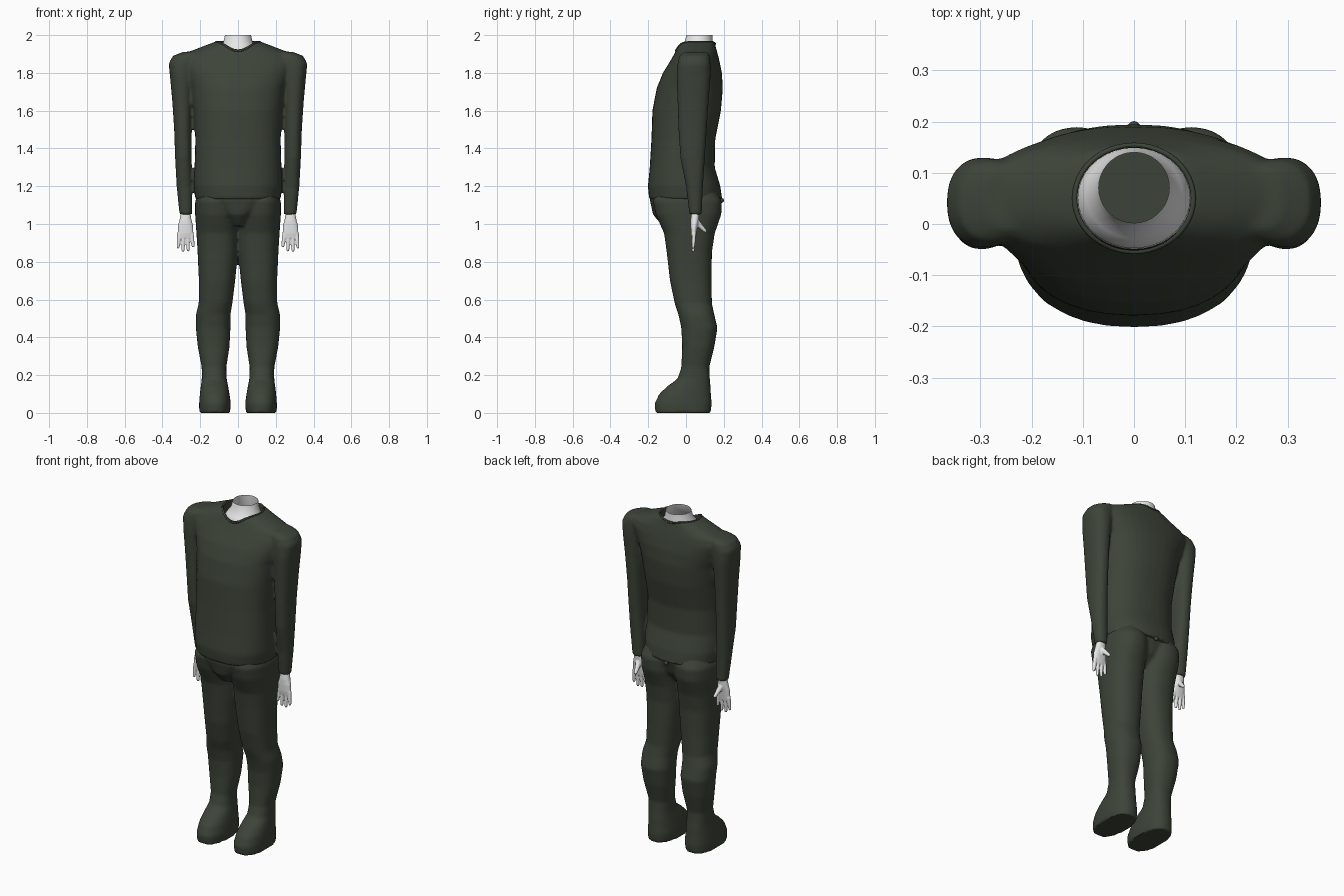
import bpy, bmesh, math
from mathutils import Vector

if "Cube" in bpy.data.objects:
    bpy.data.objects.remove(bpy.data.objects["Cube"])


def material(name, rgb):
    m = bpy.data.materials.new(name)
    m.use_nodes = True
    m.diffuse_color = (*rgb, 1)
    m.node_tree.nodes["Principled BSDF"].inputs["Base Color"].default_value = (*rgb, 1)
    return m


CLOTH = material("dark green cloth", (0.046, 0.057, 0.040))
SKIN = material("pale skin", (0.8, 0.8, 0.8))


def add_rings(bm, rings, cap=True):
    rows = [[bm.verts.new(p) for p in ring] for ring in rings]
    n = len(rows[0])
    for a, b in zip(rows, rows[1:]):
        for i in range(n):
            j = (i + 1) % n
            bm.faces.new((a[i], a[j], b[j], b[i]))
    if cap:
        bm.faces.new(rows[0][::-1])
        bm.faces.new(rows[-1])


def loft(bm, rows, side=1, cap=True, n=36, power=2.3):
    """Stack rounded sections given as (z, x0, x1, y0, y1)."""
    rings = []
    for z, x0, x1, y0, y1 in rows:
        ring = []
        for i in range(n):
            t = math.tau * i / n
            c, s = math.cos(t), math.sin(t)
            u = math.copysign(abs(c) ** (2 / power), c)
            v = math.copysign(abs(s) ** (2 / power), s)
            ring.append((side * ((x0 + x1) / 2 + u * (x1 - x0) / 2),
                         (y0 + y1) / 2 + v * (y1 - y0) / 2, z))
        rings.append(ring)
    add_rings(bm, rings, cap)


def centred(rows):
    return [(z, -w, w, y0, y1) for z, w, y0, y1 in rows]


def finger(bm, points, radii, side, n=10):
    """Tapered rounded tube along a short path."""
    pts = [Vector((side * x, y, z)) for x, y, z in points]
    tip = (pts[-1] - pts[-2]).normalized() * radii[-1] * 0.7
    pts.append(pts[-1] + tip)
    radii = list(radii) + [radii[-1] * 0.45]
    rings = []
    for k, p in enumerate(pts):
        d = pts[min(k + 1, len(pts) - 1)] - pts[max(k - 1, 0)]
        q = d.to_track_quat('Z', 'Y')
        rings.append([p + q @ Vector((radii[k] * math.cos(math.tau * i / n),
                                      radii[k] * math.sin(math.tau * i / n), 0))
                      for i in range(n)])
    add_rings(bm, rings)


def finish(bm, name, mat, voxel=None, smooth=4, cutter=None):
    bmesh.ops.recalc_face_normals(bm, faces=bm.faces)
    me = bpy.data.meshes.new(name)
    bm.to_mesh(me)
    bm.free()
    ob = bpy.data.objects.new(name, me)
    bpy.context.collection.objects.link(ob)
    me.materials.append(mat)
    bpy.ops.object.select_all(action='DESELECT')
    ob.select_set(True)
    bpy.context.view_layer.objects.active = ob
    if voxel:
        r = ob.modifiers.new("Blend", 'REMESH')
        r.mode, r.voxel_size = 'VOXEL', voxel
        s = ob.modifiers.new("Soften", 'SMOOTH')
        s.factor, s.iterations = 0.5, smooth
    if cutter:
        b = ob.modifiers.new("Opening", 'BOOLEAN')
        b.operation, b.object = 'DIFFERENCE', cutter
    if ob.modifiers:
        bpy.ops.object.convert(target='MESH')
    bpy.ops.object.shade_smooth_by_angle(angle=math.radians(50))
    return ob


# Neck opening cutter
bm = bmesh.new()
loft(bm, centred([(1.85, 0.112, -0.05, 0.15), (2.1, 0.112, -0.05, 0.15)]), power=2)
cutter = finish(bm, "neck_cutter", CLOTH)
cutter.hide_render = True

# Shirt: torso and both sleeves blended together
bm = bmesh.new()
loft(bm, centred([
    (1.13, 0.225, -0.195, 0.192), (1.2, 0.235, -0.202, 0.182),
    (1.3, 0.23, -0.192, 0.152), (1.45, 0.226, -0.183, 0.155),
    (1.6, 0.235, -0.178, 0.185), (1.72, 0.25, -0.155, 0.195),
    (1.8, 0.28, -0.122, 0.19), (1.86, 0.31, -0.085, 0.178),
    (1.9, 0.29, -0.062, 0.168), (1.935, 0.2, -0.045, 0.158),
    (1.965, 0.12, -0.03, 0.152)]))
SLEEVE = [
    (1.05, 0.242, 0.31, 0.018, 0.083), (1.2, 0.242, 0.325, 0.0, 0.09),
    (1.35, 0.246, 0.333, -0.03, 0.1), (1.5, 0.246, 0.338, -0.04, 0.11),
    (1.65, 0.243, 0.348, -0.045, 0.12), (1.78, 0.235, 0.36, -0.05, 0.13),
    (1.85, 0.22, 0.367, -0.045, 0.13), (1.89, 0.2, 0.345, -0.035, 0.125),
    (1.912, 0.19, 0.29, -0.01, 0.11)]
for side in (1, -1):
    loft(bm, SLEEVE, side)
shirt = finish(bm, "shirt", CLOTH, 0.009, 6, cutter)
bpy.data.objects.remove(cutter)

# Collar trim lying on the shirt around the opening
curve = bpy.data.curves.new("collar", 'CURVE')
curve.dimensions, curve.bevel_depth = '3D', 0.005
line = curve.splines.new('POLY')
line.points.add(47)
line.use_cyclic_u = True
for i, p in enumerate(line.points):
    t = math.tau * i / 48
    x, y = 0.116 * math.cos(t), 0.05 + 0.104 * math.sin(t)
    hit, loc, _, _ = shirt.ray_cast(Vector((x, y, 3)), Vector((0, 0, -1)))
    p.co = (x, y, loc.z if hit else 1.93, 1)
curve.materials.append(CLOTH)
bpy.context.collection.objects.link(bpy.data.objects.new("collar", curve))

# Trousers with enclosed feet
bm = bmesh.new()
LEG = [
    (0.0, 0.042, 0.205, -0.162, 0.132), (0.05, 0.038, 0.206, -0.166, 0.136),
    (0.1, 0.045, 0.202, -0.142, 0.132), (0.14, 0.052, 0.197, -0.1, 0.13),
    (0.18, 0.06, 0.192, -0.045, 0.126), (0.24, 0.062, 0.192, -0.025, 0.123),
    (0.35, 0.045, 0.213, -0.02, 0.15), (0.45, 0.04, 0.223, -0.025, 0.167),
    (0.52, 0.04, 0.223, -0.04, 0.15), (0.58, 0.03, 0.208, -0.06, 0.137),
    (0.7, 0.015, 0.207, -0.085, 0.136), (0.85, 0.0, 0.214, -0.102, 0.137),
    (0.95, -0.003, 0.22, -0.116, 0.152), (1.05, -0.003, 0.227, -0.16, 0.187),
    (1.12, -0.003, 0.227, -0.175, 0.19), (1.19, -0.003, 0.2, -0.15, 0.15)]
for side in (1, -1):
    loft(bm, LEG, side)
loft(bm, centred([
    (0.99, 0.04, -0.125, 0.1), (1.05, 0.1, -0.175, 0.15),
    (1.13, 0.2, -0.192, 0.175), (1.19, 0.2, -0.17, 0.16)]))
finish(bm, "trousers", CLOTH, 0.009, 4)

# Small knot at the back of the waist
bm = bmesh.new()
bmesh.ops.create_uvsphere(bm, u_segments=12, v_segments=8, radius=0.013)
bmesh.ops.translate(bm, verts=bm.verts, vec=(0, 0.188, 1.125))
finish(bm, "waist_knot", CLOTH)

# Open neck
bm = bmesh.new()
loft(bm, centred([
    (1.86, 0.111, -0.049, 0.149), (1.91, 0.11, -0.047, 0.149),
    (1.935, 0.094, -0.028, 0.146), (1.96, 0.078, -0.008, 0.142),
    (2.0, 0.069, 0.002, 0.14)]), cap=False, power=2)
finish(bm, "neck", SKIN)

# Hands: flat palm, four hanging fingers, thumb pointing back
PALM = [
    (0.925, 0.242, 0.316, 0.03, 0.052), (0.95, 0.236, 0.32, 0.026, 0.056),
    (0.99, 0.238, 0.318, 0.024, 0.062), (1.02, 0.246, 0.31, 0.024, 0.068),
    (1.07, 0.254, 0.3, 0.03, 0.072)]
for side, label in ((1, "left"), (-1, "right")):
    bm = bmesh.new()
    loft(bm, PALM, side, n=20)
    for x, tip_x, tip_z in ((0.246, 0.237, 0.882), (0.268, 0.264, 0.86),
                            (0.29, 0.291, 0.858), (0.311, 0.317, 0.876)):
        finger(bm, [(x, 0.042, 0.95), ((x + tip_x) / 2, 0.04, 0.91),
                    (tip_x, 0.038, tip_z)], (0.0115, 0.0105, 0.008), side)
    finger(bm, [(0.278, 0.05, 1.02), (0.268, 0.075, 0.99), (0.262, 0.103, 0.962)],
           (0.018, 0.014, 0.009), side)
    finish(bm, label + "_hand", SKIN, 0.0035, 3)
